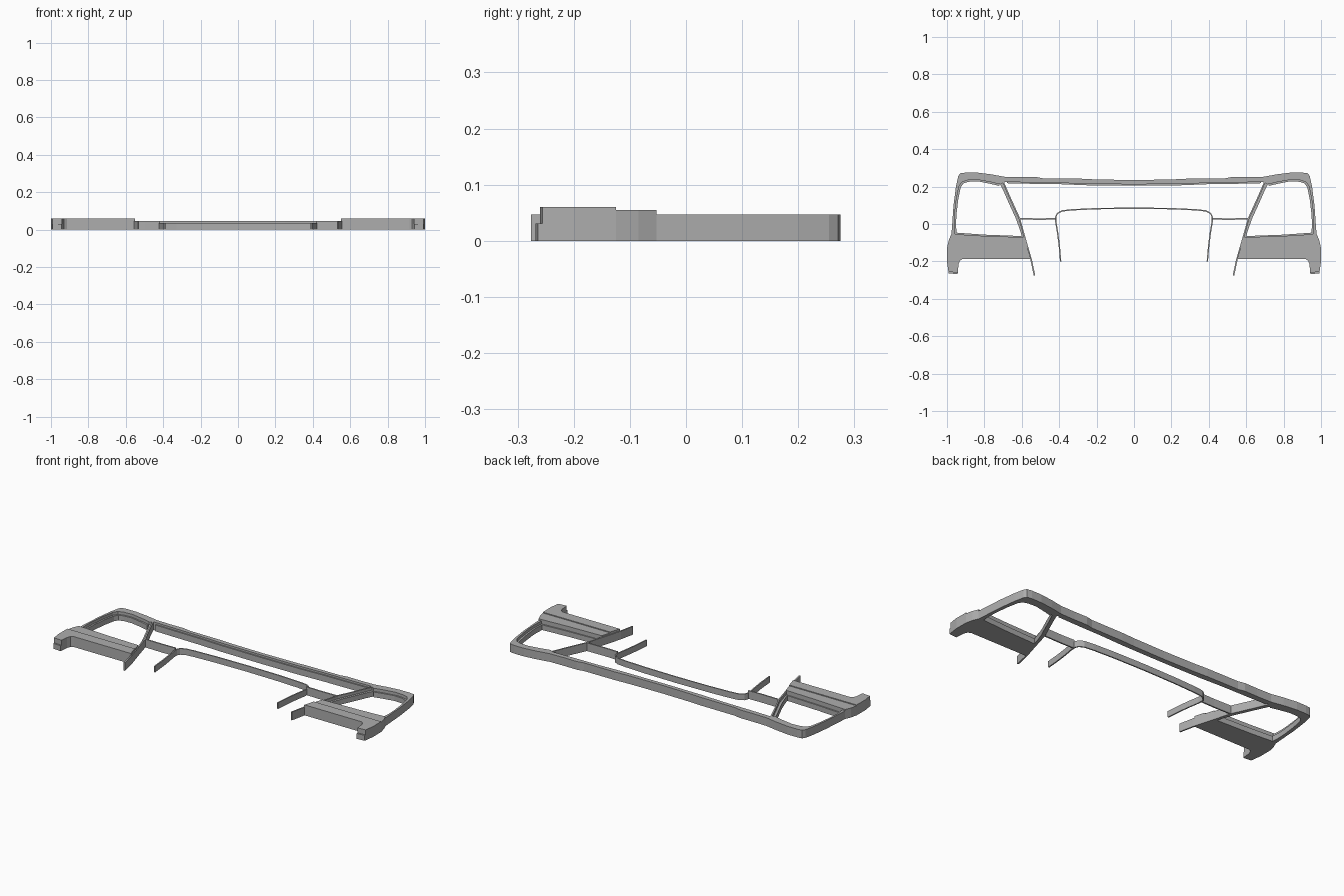
import bpy, bmesh
from mathutils import Vector

if "Cube" in bpy.data.objects:
    bpy.data.objects.remove(bpy.data.objects["Cube"])

grey = bpy.data.materials.new("mid grey")
grey.diffuse_color = (0.42, 0.42, 0.42, 1)
grey.use_nodes = True
grey.node_tree.nodes["Principled BSDF"].inputs["Base Color"].default_value = grey.diffuse_color


def prism(name, pts, z0, z1, mirror=True):
    """Extrude a plan outline between two heights, optionally mirrored in x."""
    bm = bmesh.new()
    f = bm.faces.new([bm.verts.new((x, y, z0)) for x, y in pts])
    up = bmesh.ops.extrude_face_region(bm, geom=[f])["geom"]
    bmesh.ops.translate(bm, vec=(0, 0, z1 - z0),
                        verts=[v for v in up if isinstance(v, bmesh.types.BMVert)])
    bmesh.ops.recalc_face_normals(bm, faces=bm.faces)
    me = bpy.data.meshes.new(name)
    bm.to_mesh(me)
    bm.free()
    me.materials.append(grey)
    ob = bpy.data.objects.new(name, me)
    bpy.context.collection.objects.link(ob)
    if mirror:
        ob.modifiers.new("Mirror", 'MIRROR').use_mirror_merge = False
    return ob


def band(name, path, width, z0, z1, mirror=True):
    """Thin upright wall following a plan path, centred on it."""
    p = [Vector(q) for q in path]
    left, right = [], []
    for i, q in enumerate(p):
        d = (p[min(i + 1, len(p) - 1)] - p[max(i - 1, 0)]).normalized()
        n = Vector((-d.y, d.x)) * width / 2
        left.append(tuple(q + n))
        right.append(tuple(q - n))
    return prism(name, left + right[::-1], z0, z1, mirror)


def both(half):
    """Full symmetric path from a half running from x = 0 outward."""
    return [(-x, y) for x, y in half[:0:-1]] + half


# Long upper bar with a lower lip on its inside edge
bar_top = both([(0, .235), (.2, .238), (.28, .242), (.48, .243), (.52, .251),
                (.6, .25), (.69, .252), (.76, .265), (.84, .275)])
bar_low = both([(0, .212), (.25, .214), (.4, .22), (.55, .222), (.69, .225),
                (.715, .212), (.77, .225), (.84, .237)])
prism("upper_bar", bar_top + bar_low[::-1], 0, .047, False)
band("upper_bar_lip", both([(0, .209), (.25, .211), (.4, .217), (.55, .219),
                            (.68, .222)]), .008, 0, .036, False)

# Corner frame around the outside of each opening
inner = [(.84, .237), (.89, .234), (.92, .224), (.936, .2), (.95, .13),
         (.959, .05), (.961, 0), (.958, -.055)]
outer = [(.84, .275), (.9, .275), (.93, .271), (.94, .255), (.952, .2),
         (.965, .1), (.972, 0), (.976, -.055)]
prism("corner_frame", outer + inner[::-1], 0, .047)

# Low ledge lining the opening
band("opening_ledge", [(.72, .209), (.77, .221)] + [(x - .004, y - .003) for x, y in inner],
     .011, 0, .03)

# Curved rib along the inner side of the opening, running down to a free end
band("side_rib", [(.7, .226), (.672, .16), (.645, .1), (.613, .03), (.585, -.07),
                  (.55, -.19), (.532, -.275)], .008, 0, .047)
prism("side_rib_ledge", [(.716, .212), (.695, .17), (.664, .1), (.632, .03),
                         (.614, -.02), (.598, -.07), (.587, -.07), (.615, .03),
                         (.647, .1), (.674, .16), (.702, .222)], 0, .03)

# Stepped lower panel
prism("panel_ledge", [(.59, -.065), (.8, -.057), (.955, -.046), (.955, -.06), (.59, -.076)], 0, .03)
prism("panel_rear", [(.586, -.071), (.8, -.064), (.95, -.055), (.976, -.053),
                     (.99, -.085), (.999, -.125), (.57, -.125)], 0, .055)
prism("panel_front", [(.57, -.125), (.999, -.125), (1, -.2), (.992, -.256),
                      (.942, -.26), (.938, -.215), (.93, -.195), (.915, -.186),
                      (.552, -.186)], 0, .06)
prism("panel_foot", [(.941, -.25), (.993, -.25), (.991, -.264), (.943, -.268)], 0, .031)

# Central arch and the connectors to the side ribs
band("centre_arch", both([(0, .085), (.2, .082), (.33, .076), (.385, .07), (.41, .056),
                          (.418, .04), (.418, .01), (.408, -.05), (.4, -.11),
                          (.392, -.2)]), .007, 0, .035, False)
band("arch_connector", [(.417, .028), (.5, .026), (.614, .028)], .008, 0, .047)
